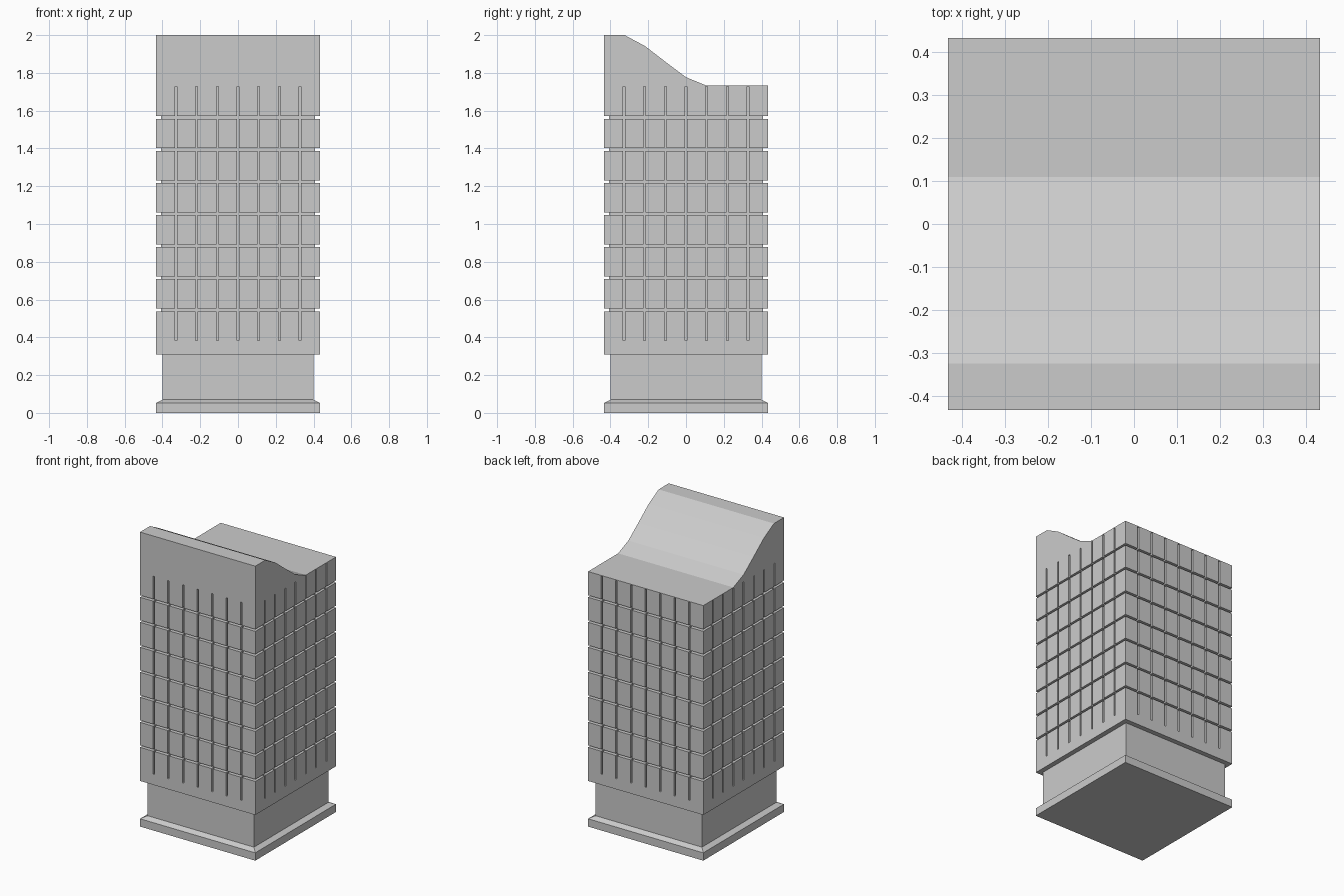
import bpy, bmesh

if "Cube" in bpy.data.objects:
    bpy.data.objects.remove(bpy.data.objects["Cube"])

HALF = 0.433          # half width of the tower
N = 8                 # panels per side and floors
GAP_X, GAP_Z = 0.011, 0.014
Z0, Z1 = 0.382, 1.727  # panelled zone


def finish(name, bm):
    bmesh.ops.recalc_face_normals(bm, faces=bm.faces)
    me = bpy.data.meshes.new(name)
    bm.to_mesh(me)
    bm.free()
    ob = bpy.data.objects.new(name, me)
    bpy.context.collection.objects.link(ob)
    return ob


def add_box(bm, lo, hi):
    vs = bmesh.ops.create_cube(bm, size=1)["verts"]
    for v in vs:
        for k in range(3):
            v.co[k] = lo[k] if v.co[k] < 0 else hi[k]


def square_loft(name, profile):
    """Stack square rings given as (half width, z)."""
    bm = bmesh.new()
    rings = [[bm.verts.new((sx * h, sy * h, z))
              for sx, sy in ((-1, -1), (1, -1), (1, 1), (-1, 1))]
             for h, z in profile]
    for a, b in zip(rings, rings[1:]):
        for i in range(4):
            j = (i + 1) % 4
            bm.faces.new((a[i], a[j], b[j], b[i]))
    bm.faces.new(rings[0])
    bm.faces.new(rings[-1])
    return finish(name, bm)


# Plinth, recessed lobby and overhanging first slab
square_loft("base_and_lobby", [(HALF, 0), (HALF, 0.053), (0.40, 0.07),
                               (0.40, 0.31), (HALF, 0.31), (HALF, Z0)])

# Core behind the facade grooves
square_loft("tower_core", [(HALF - 0.025, Z0), (HALF - 0.025, Z1)])

# Facade panels: perimeter cells of an 8 x 8 grid on 8 floors
px = (2 * HALF + GAP_X) / N
pz = (Z1 - Z0 + GAP_Z) / N
bm = bmesh.new()
for f in range(N):
    z = Z0 + f * pz
    for i in range(N):
        for j in range(N):
            if i in (0, N - 1) or j in (0, N - 1):
                x, y = -HALF + i * px, -HALF + j * px
                add_box(bm, (x, y, z),
                        (x + px - GAP_X, y + px - GAP_X, z + pz - GAP_Z))
finish("facade_panels", bm)

# Swept roof: side profile extruded across the width
profile = [(-HALF, Z1), (-HALF, 2.0), (-0.325, 2.0), (-0.217, 1.942),
           (-0.108, 1.858), (0, 1.777), (0.11, 1.732), (HALF, 1.732), (HALF, Z1)]
bm = bmesh.new()
face = bm.faces.new([bm.verts.new((-HALF, y, z)) for y, z in profile])
ext = bmesh.ops.extrude_face_region(bm, geom=[face])["geom"]
bmesh.ops.translate(bm, vec=(2 * HALF, 0, 0),
                    verts=[g for g in ext if isinstance(g, bmesh.types.BMVert)])
# Keep both end caps closed
if face.is_valid is False:
    bmesh.ops.holes_fill(bm, edges=bm.edges)
bmesh.ops.holes_fill(bm, edges=[e for e in bm.edges if e.is_boundary], sides=0)
finish("swept_roof", bm)
